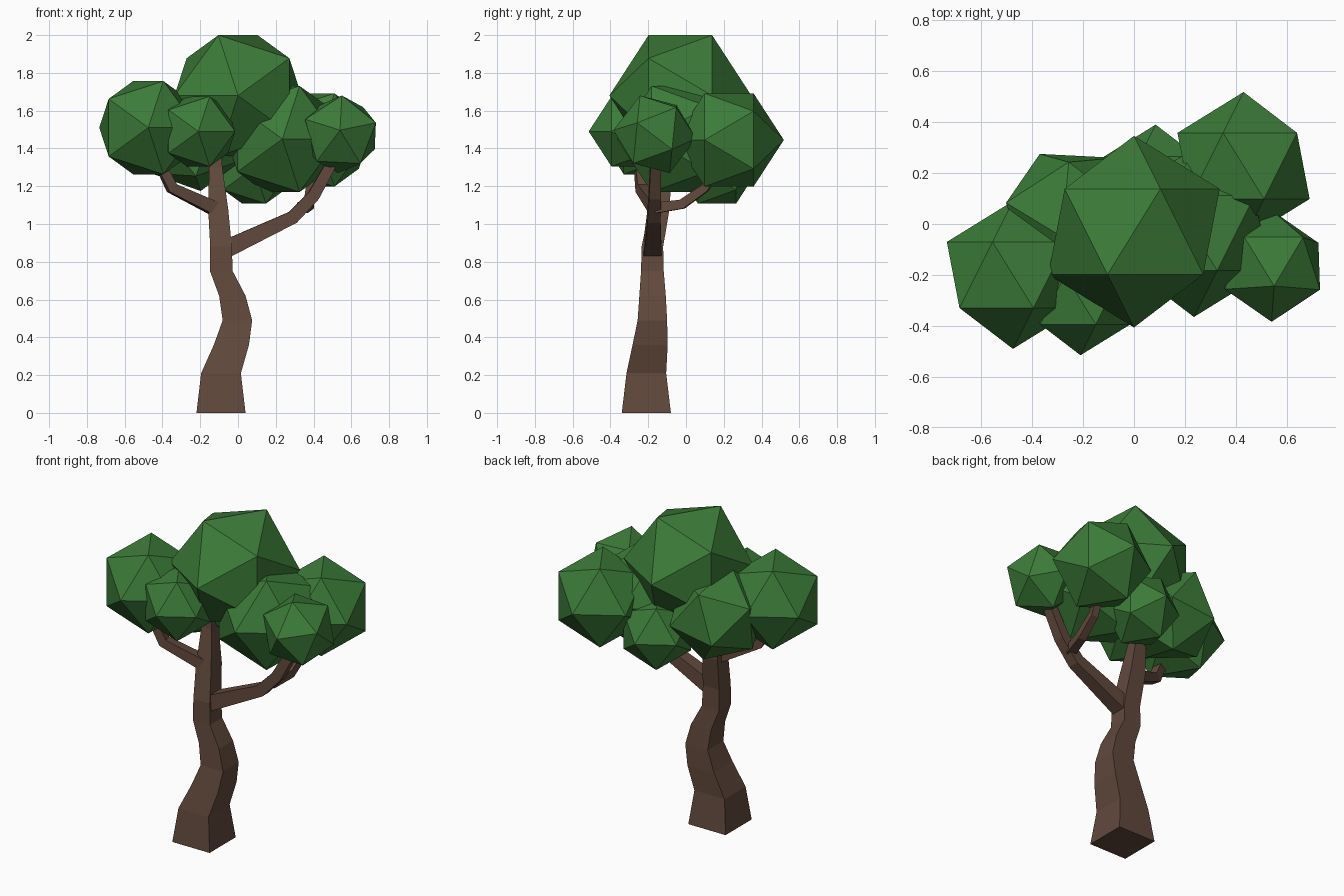
import bpy, bmesh
from mathutils import Vector, Matrix

if "Cube" in bpy.data.objects:
    bpy.data.objects.remove(bpy.data.objects["Cube"])


def material(name, color):
    m = bpy.data.materials.new(name)
    m.diffuse_color = (*color, 1)
    m.use_nodes = True
    m.node_tree.nodes["Principled BSDF"].inputs["Base Color"].default_value = m.diffuse_color
    return m


BARK = material("bark", (0.12, 0.066, 0.045))
LEAF = material("leaf", (0.045, 0.2, 0.04))


def finish(name, bm, mat):
    bmesh.ops.recalc_face_normals(bm, faces=bm.faces)
    mesh = bpy.data.meshes.new(name)
    bm.to_mesh(mesh)
    bm.free()
    mesh.materials.append(mat)
    bpy.context.collection.objects.link(bpy.data.objects.new(name, mesh))


def limb(name, path, upright=False):
    """Four-sided tapering tube through (x, y, z, half width) points."""
    bm = bmesh.new()
    pts = [Vector(p[:3]) for p in path]
    rings = []
    for i, p in enumerate(pts):
        if upright:
            u, v = Vector((1, 0, 0)), Vector((0, 1, 0))
        else:
            steps = [(pts[j + 1] - pts[j]).normalized()
                     for j in (i - 1, i) if 0 <= j < len(pts) - 1]
            t = sum(steps, Vector()).normalized()
            u = t.cross(Vector((0, 0, 1))).normalized()
            v = u.cross(t)
        w = path[i][3]
        rings.append([bm.verts.new(p + w * (a * u + b * v))
                      for a, b in ((-1, -1), (1, -1), (1, 1), (-1, 1))])
    for r, s in zip(rings, rings[1:]):
        for k in range(4):
            n = (k + 1) % 4
            bm.faces.new((r[k], r[n], s[n], s[k]))
    bm.faces.new(rings[0])
    bm.faces.new(rings[-1])
    finish(name, bm, BARK)


def leaf_clump(name, center, radius, pole=(0, -1, 0), ref=(1, 0, 0)):
    """Icosahedron with a corner along pole and a neighbour corner towards ref."""
    z = Vector(pole).normalized()
    x = Vector(ref)
    x = (x - x.dot(z) * z).normalized()
    rot = Matrix((x, z.cross(x), z)).transposed().to_4x4()
    bm = bmesh.new()
    bmesh.ops.create_icosphere(bm, subdivisions=1, radius=radius,
                               matrix=Matrix.Translation(center) @ rot)
    finish(name, bm, LEAF)


# Trunk
limb("trunk", [
    (-0.09, -0.21, 0, 0.13), (-0.09, -0.21, 0.21, 0.105),
    (-0.035, -0.19, 0.36, 0.093), (-0.003, -0.178, 0.49, 0.078),
    (-0.03, -0.177, 0.62, 0.07), (-0.088, -0.178, 0.75, 0.06),
    (-0.09, -0.178, 0.88, 0.057), (-0.105, -0.14, 1.08, 0.053),
    (-0.118, -0.11, 1.3, 0.035), (-0.12, -0.10, 1.45, 0.03)], upright=True)

# Branches
limb("right_branch", [(-0.08, -0.178, 0.86, 0.048), (0.29, -0.17, 1.035, 0.035),
                      (0.40, -0.165, 1.15, 0.032), (0.50, -0.16, 1.33, 0.028)])
limb("right_branch_fork", [(0.34, -0.16, 1.085, 0.028), (0.375, -0.02, 1.105, 0.025),
                           (0.385, 0.10, 1.19, 0.022), (0.40, 0.16, 1.28, 0.02)])
limb("left_branch", [(-0.11, -0.15, 1.075, 0.036), (-0.35, -0.235, 1.19, 0.028),
                     (-0.42, -0.25, 1.33, 0.024)])

# Foliage
leaf_clump("crown_top", (0, -0.03, 1.68), 0.376, ref=(-1, 0, 0))
leaf_clump("foliage_left", (-0.475, -0.20, 1.51), 0.29)
leaf_clump("foliage_front_left", (-0.21, -0.297, 1.49), 0.218)
leaf_clump("foliage_front_right", (0.235, -0.035, 1.45), 0.33)
leaf_clump("foliage_right", (0.54, -0.165, 1.475), 0.22,
           pole=(0, -1, 0.1), ref=(0.05, 0, 1))
leaf_clump("foliage_back_right", (0.43, 0.228, 1.445), 0.29)
leaf_clump("foliage_back", (0.085, 0.164, 1.30), 0.226)
leaf_clump("foliage_back_left", (-0.24, 0.03, 1.45), 0.29,
           pole=(-0.13, 0.245, -0.085), ref=(-0.26, 0.07, 0.10))
